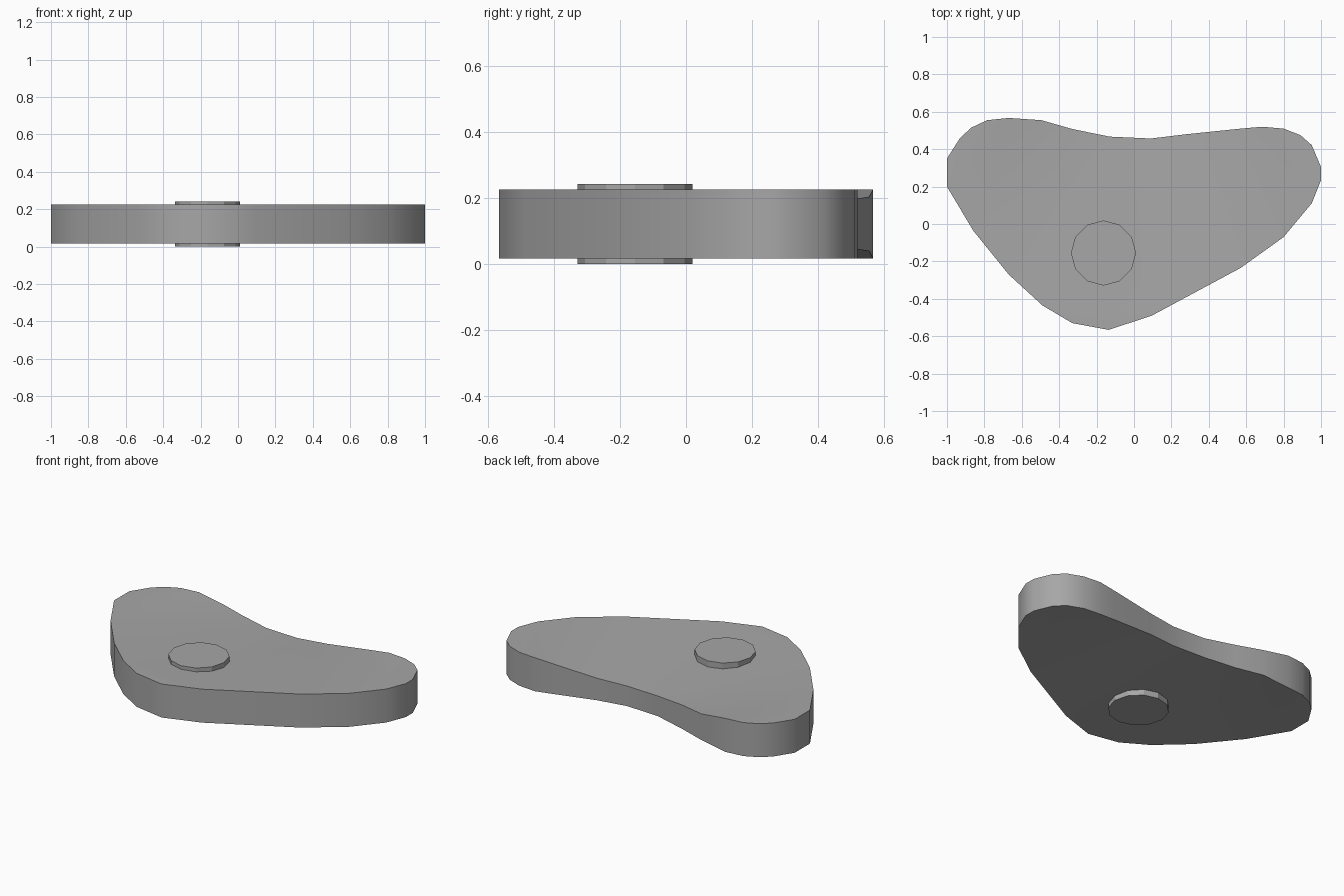
import bpy, bmesh, math

cube = bpy.data.objects.get("Cube")
if cube:
    bpy.data.objects.remove(cube, do_unlink=True)

# Single matte grey
grey = bpy.data.materials.new("mid_grey")
grey.use_nodes = True
colour = (0.385, 0.385, 0.385, 1)
grey.diffuse_color = colour
grey.node_tree.nodes["Principled BSDF"].inputs["Base Color"].default_value = colour


def prism(name, outline, bottom, top):
    """Closed prism from an anticlockwise outline of (x, y, pinch);
    pinch thins the rim from above and below."""
    bm = bmesh.new()
    low = [bm.verts.new((x, y, bottom)) for x, y, p in outline]
    high = [bm.verts.new((x, y, top)) for x, y, p in outline]
    caps = [bm.faces.new(low[::-1]), bm.faces.new(high)]
    for i in range(len(outline)):
        bm.faces.new((low[i - 1], low[i], high[i], high[i - 1]))
    # Triangulate the flat caps, then pinch the rim
    bmesh.ops.triangulate(bm, faces=caps, ngon_method="BEAUTY")
    for a, b, point in zip(low, high, outline):
        a.co.z += point[2]
        b.co.z -= point[2]
    mesh = bpy.data.meshes.new(name)
    bm.to_mesh(mesh)
    bm.free()
    mesh.materials.append(grey)
    obj = bpy.data.objects.new(name, mesh)
    bpy.context.collection.objects.link(obj)
    return obj


# Rounded, lopsided lever plate, full thickness at the front and both ends
front = [
    (-1, .35), (-1, .20), (-.86, -.035), (-.67, -.27), (-.49, -.435),
    (-.33, -.53), (-.135, -.566), (.095, -.49), (.57, -.235), (.80, -.07),
    (.95, .11), (1, .235), (1, .305), (.95, .422), (.89, .475), (.80, .51),
    (.685, .52),
]
# Back edge, thinned in the middle
back = [
    (.57, .51, .01), (.28, .48, .036), (.09, .457, .042), (-.13, .467, .042),
    (-.33, .508, .03), (-.495, .555, .023),
]
lobe = [(-.67, .567), (-.785, .555), (-.87, .515), (-.93, .46)]
outline = [(x, y, 0) for x, y in front] + back + [(x, y, 0) for x, y in lobe]
plate = prism("lever_plate", outline, 0.016, 0.226)
bpy.ops.object.select_all(action="DESELECT")
plate.select_set(True)
bpy.context.view_layer.objects.active = plate
bpy.ops.object.shade_smooth_by_angle(angle=math.radians(40))

# Twelve-sided pivot pin passing through the plate
radius = 0.174
pin = [(-.163 + radius * math.cos(i * math.pi / 6),
        -.155 + radius * math.sin(i * math.pi / 6), 0) for i in range(12)]
prism("pivot_pin", pin, 0, 0.242)
